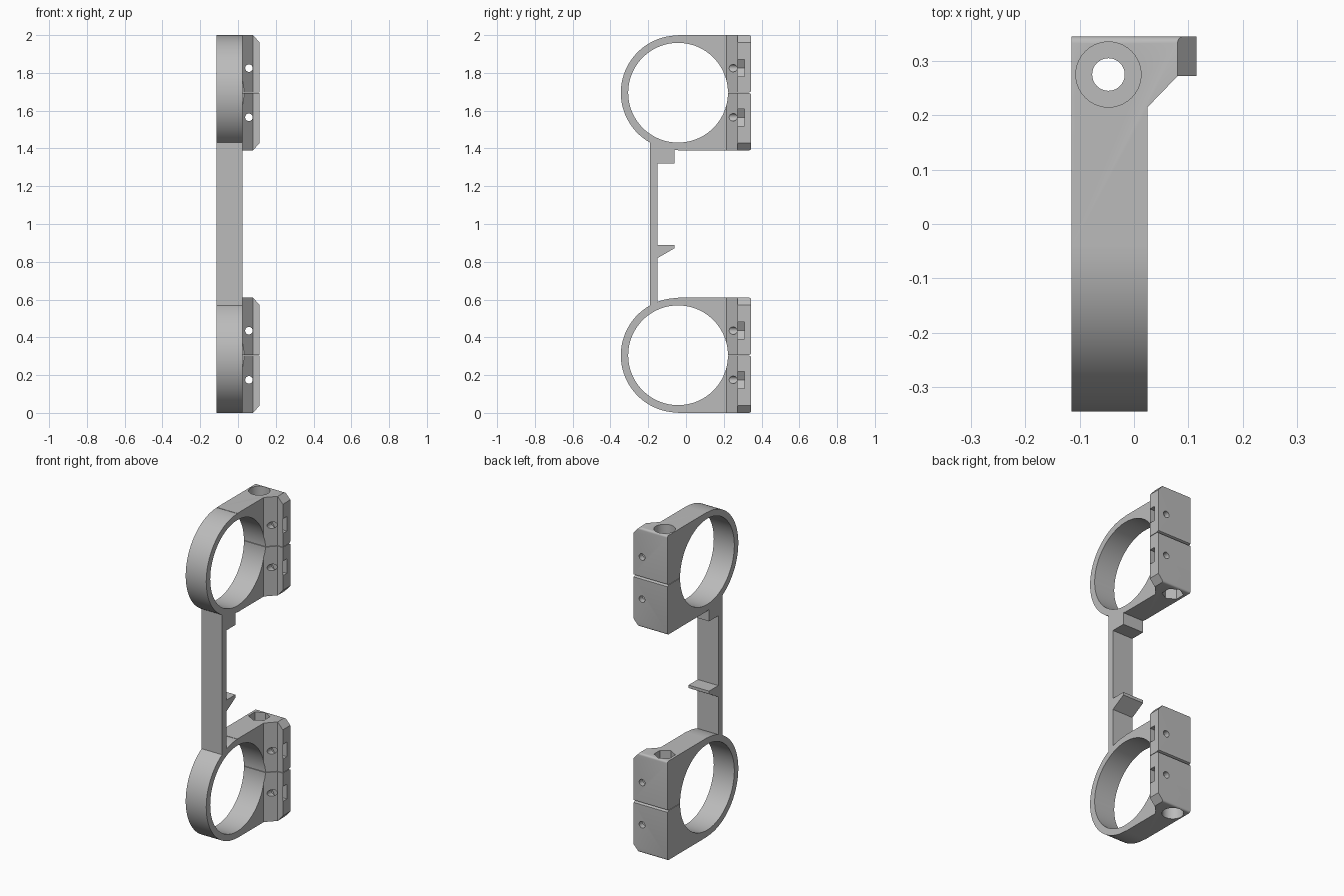
import bpy, math
from mathutils import Matrix

if "Cube" in bpy.data.objects:
    bpy.data.objects.remove(bpy.data.objects["Cube"])

grey = bpy.data.materials.new("light grey")
grey.diffuse_color = (0.5, 0.5, 0.5, 1)
grey.use_nodes = True
grey.node_tree.nodes["Principled BSDF"].inputs["Base Color"].default_value = grey.diffuse_color

X0, X1, X2 = -0.115, 0.025, 0.115    # band left, band right, flange right
YC, ZC, R_OUT, R_IN = -0.042, 0.305, 0.303, 0.264
BACK, TOP = 0.345, 0.61
BOLT_X, BOLT_Y = -0.047, 0.275       # vertical bolt position


def prism(name, pts, axis, a, b):
    """Extrude a 2D outline along an axis: x uses (y, z), y uses (x, z), z uses (x, y)."""
    place = {"x": lambda p, t: (t, p[0], p[1]),
             "y": lambda p, t: (p[0], t, p[1]),
             "z": lambda p, t: (p[0], p[1], t)}[axis]
    n = len(pts)
    verts = [place(p, t) for t in (a, b) for p in pts]
    faces = [list(range(n))[::-1], list(range(n, 2 * n))]
    faces += [[i, (i + 1) % n, (i + 1) % n + n, i + n] for i in range(n)]
    area = sum(pts[i - 1][0] * pts[i][1] - pts[i][0] * pts[i - 1][1] for i in range(n))
    mesh = bpy.data.meshes.new(name)
    mesh.from_pydata(verts, [], faces)
    if (area < 0) != (axis == "y"):
        mesh.flip_normals()
    ob = bpy.data.objects.new(name, mesh)
    bpy.context.collection.objects.link(ob)
    mesh.materials.append(grey)
    return ob


def arc(cx, cy, r, start, end, n):
    """n + 1 points along an arc, angles in degrees."""
    angles = [math.radians(start + (end - start) * i / n) for i in range(n + 1)]
    return [(cx + r * math.cos(t), cy + r * math.sin(t)) for t in angles]


def ring(cx, cy, r, n, start=0):
    return arc(cx, cy, r, start, start + 360, n)[:-1]


def cut(ob, cutters):
    """Subtract the cutters, bake the result and remove them."""
    for c in cutters:
        c.hide_render = True
        m = ob.modifiers.new(c.name, 'BOOLEAN')
        m.operation, m.solver, m.object = 'DIFFERENCE', 'EXACT', c
    dg = bpy.context.evaluated_depsgraph_get()
    mesh = bpy.data.meshes.new_from_object(ob.evaluated_get(dg))
    ob.modifiers.clear()
    ob.data = mesh
    for c in cutters:
        bpy.data.objects.remove(c)


# Lower clamp: round at the front, square with softened corners at the back
r = 0.012
outline = (arc(YC, ZC, R_OUT, 90, 270, 64)
           + [(YC, 0)] + arc(BACK - r, r, r, -90, 0, 4)
           + arc(BACK - r, TOP - r, r, 0, 90, 4) + [(YC, TOP)])
clamp = prism("lower_clamp", outline, "x", X0, X2)

cutters = [
    # bore for the tube
    prism("bore", ring(YC, ZC, R_IN, 96), "x", -0.3, 0.3),
    # space in front of the side flange, with its sloped shoulder
    prism("flange_relief", [(X1, -0.6), (0.3, -0.6), (0.3, 0.272), (0.08, 0.272), (X1, 0.215)],
          "z", -0.1, 0.8),
    # chamfered flange ends
    prism("low_chamfer", [(0.072, -0.01), (0.2, -0.01), (0.2, 0.137), (X2, 0.04), (0.08, 0)],
          "y", -0.6, 0.6),
    prism("high_chamfer", [(0.072, 0.62), (0.2, 0.62), (0.2, 0.473), (X2, 0.57), (0.08, 0.61)],
          "y", -0.6, 0.6),
    # split between the clamp halves, flared at the back
    prism("split", [(0.15, ZC - 0.0015), (0.334, ZC - 0.0015), (0.35, ZC - 0.01),
                    (0.35, ZC + 0.01), (0.334, ZC + 0.0015), (0.15, ZC + 0.0015)],
          "x", -0.3, 0.3),
    # vertical bolt hole, round head recess below, hexagonal nut recess above
    prism("bolt_hole", ring(BOLT_X, BOLT_Y, 0.03, 32), "z", -0.1, 0.8),
    prism("head_recess", ring(BOLT_X, BOLT_Y, 0.06, 40), "z", -0.1, 0.08),
    prism("nut_recess", ring(BOLT_X, BOLT_Y, 0.06, 6, 30), "z", TOP - 0.08, 0.8),
]
# flange screw holes with side slots for hexagonal nuts
for dz in (-0.13, 0.13):
    z = ZC + dz
    cutters.append(prism("screw_hole", ring(0.058, z, 0.02, 24), "y", -0.1, 0.6))
    cutters.append(prism("nut_slot", [(0.3, z - 0.045), (0.3, z + 0.045), (0.032, z + 0.045),
                                      (0.006, z), (0.032, z - 0.045)], "y", 0.273, 0.311))
cut(clamp, cutters)

# Upper clamp: mirror image about z = 1
upper = bpy.data.objects.new("upper_clamp", clamp.data.copy())
bpy.context.collection.objects.link(upper)
upper.data.transform(Matrix.Translation((0, 0, 2)) @ Matrix.Scale(-1, 4, (0, 0, 1)))
upper.data.flip_normals()

# Connecting bar with a square stop and a wedge-shaped ledge
bar = prism("connecting_bar", [(-0.19, 0.56), (-0.15, 0.56), (-0.15, 0.82), (-0.06, 0.872),
                               (-0.06, 0.89), (-0.15, 0.89), (-0.15, 1.32), (-0.06, 1.32),
                               (-0.06, 1.405), (-0.15, 1.425), (-0.19, 1.44)], "x", X0, X1)

# Smooth curved faces, keep real edges sharp
for ob in (clamp, upper, bar):
    ob.data.shade_smooth()
    ob.data.set_sharp_from_angle(angle=math.radians(30))
